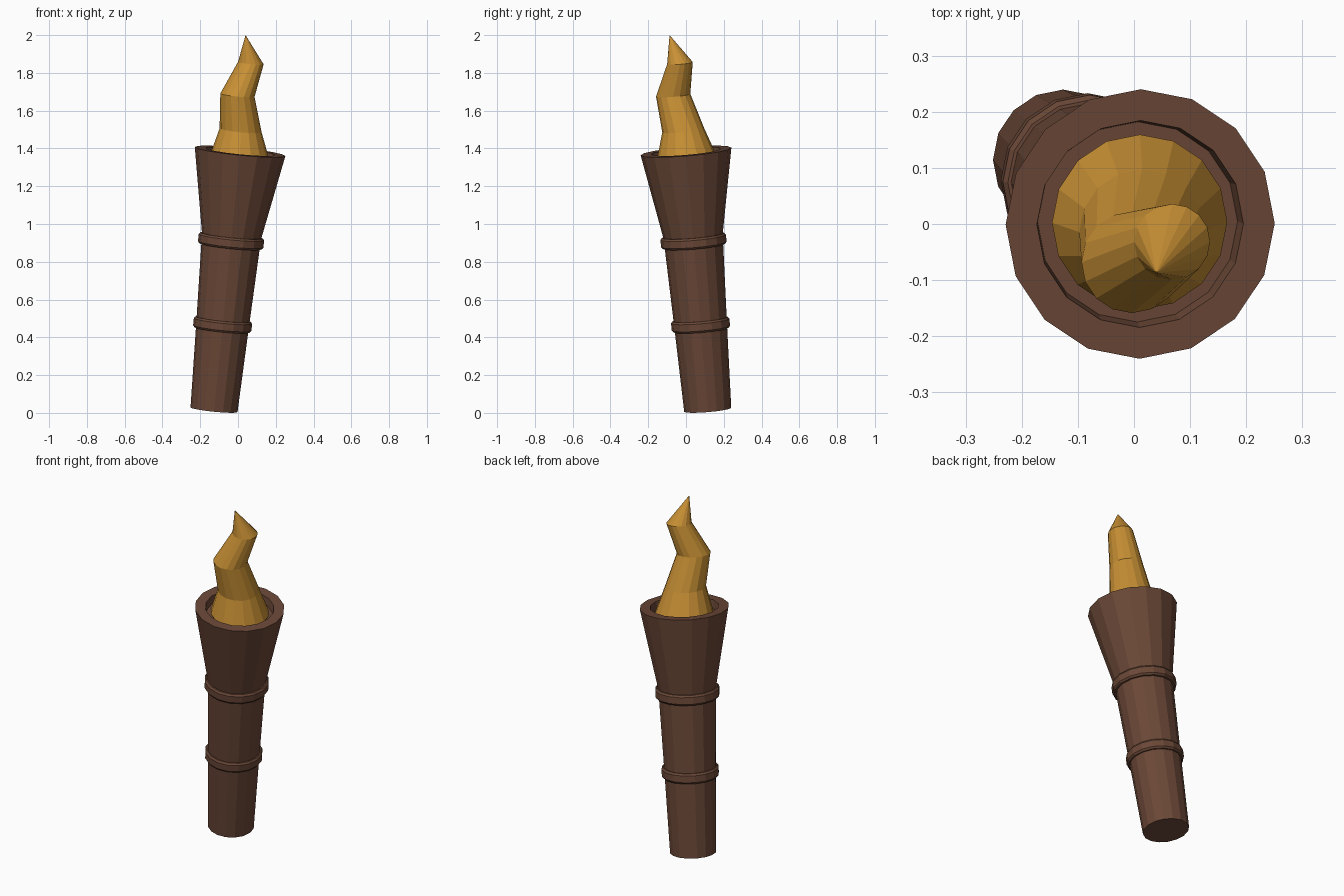
import bpy, bmesh, math
from mathutils import Vector

if "Cube" in bpy.data.objects:
    bpy.data.objects.remove(bpy.data.objects["Cube"])

SIDES = 16
BASE = Vector((-0.127, 0.115, 0.0165))
TOP = Vector((0.011, 0.0, 1.384))
AXIS = (TOP - BASE).normalized()
LENGTH = (TOP - BASE).length
TILT = Vector((0, 0, 1)).rotation_difference(AXIS)


def material(name, color):
    m = bpy.data.materials.new(name)
    m.diffuse_color = (*color, 1)
    m.use_nodes = True
    m.node_tree.nodes["Principled BSDF"].inputs["Base Color"].default_value = m.diffuse_color
    return m


WOOD = material("dark_wood", (0.145, 0.064, 0.038))
FIRE = material("flame_orange", (0.58, 0.28, 0.035))


def loft(name, sections, mat, closed=False):
    """Skin tilted circles given as (centre, radius); radius 0 is a point."""
    bm = bmesh.new()
    rings = []
    for centre, r in sections:
        n = SIDES if r > 0 else 1
        angles = [2 * math.pi * i / SIDES for i in range(n)]
        rings.append([bm.verts.new(Vector(centre) + TILT @ Vector((r * math.cos(a), r * math.sin(a), 0)))
                      for a in angles])
    pairs = list(zip(rings, rings[1:]))
    if closed:
        pairs.append((rings[-1], rings[0]))
    for lo, hi in pairs:
        for i in range(SIDES):
            j = (i + 1) % SIDES
            if len(hi) == 1:
                bm.faces.new((lo[i], lo[j], hi[0]))
            else:
                bm.faces.new((lo[i], lo[j], hi[j], hi[i]))
    if not closed:
        for ring in (rings[0], rings[-1]):
            if len(ring) > 1:
                bm.faces.new(ring)
    bmesh.ops.recalc_face_normals(bm, faces=bm.faces)
    mesh = bpy.data.meshes.new(name)
    bm.to_mesh(mesh)
    bm.free()
    mesh.materials.append(mat)
    obj = bpy.data.objects.new(name, mesh)
    bpy.context.collection.objects.link(obj)
    return obj


def on_axis(profile):
    return [(BASE + AXIS * t, r) for t, r in profile]


# Handle flaring into a shallow cup
loft("handle", on_axis([(0, 0.125), (0.455, 0.140), (0.925, 0.157), (LENGTH, 0.241),
                        (LENGTH, 0.185), (LENGTH - 0.045, 0.179)]), WOOD)

# Two bevelled bands around the handle
for name, t, inner, outer in (("lower_band", 0.455, 0.132, 0.155),
                              ("upper_band", 0.902, 0.148, 0.174)):
    bevel = outer - 0.008
    loft(name, on_axis([(t - 0.029, inner), (t - 0.029, bevel), (t - 0.019, outer),
                        (t + 0.019, outer), (t + 0.029, bevel), (t + 0.029, inner)]),
         WOOD, closed=True)

# Twisting flame
loft("flame", [((0.010, 0.003, 1.355), 0.157),
               ((0.014, -0.014, 1.495), 0.112),
               ((-0.003, -0.068, 1.682), 0.091),
               ((0.068, -0.032, 1.852), 0.068),
               ((0.040, -0.087, 2.0), 0)], FIRE)
